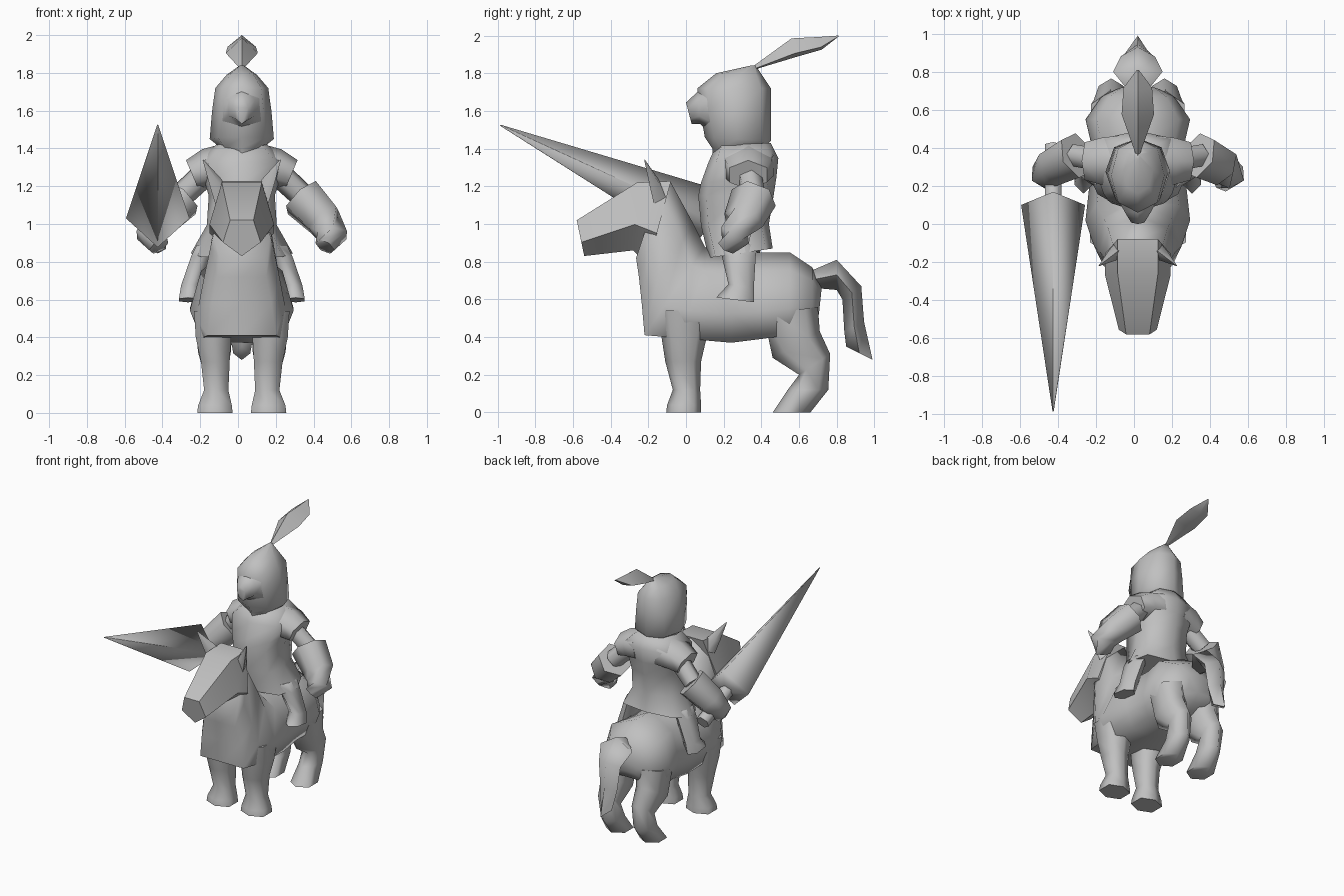
import bpy, bmesh, math
from mathutils import Vector

CX = 0.02  # centre line of horse and rider
grey = bpy.data.materials.new("plain_grey")
grey.diffuse_color = (0.53, 0.53, 0.53, 1)


def skin(name, rings, angle):
    """Bridge a list of point rings into a closed solid."""
    bm = bmesh.new()
    loops = [[bm.verts.new(p) for p in r] for r in rings]
    n = len(loops[0])
    for a, b in zip(loops, loops[1:]):
        for i in range(n):
            j = (i + 1) % n
            bm.faces.new((a[i], a[j], b[j], b[i]))
    bm.faces.new(loops[0][::-1])
    bm.faces.new(loops[-1])
    bmesh.ops.recalc_face_normals(bm, faces=bm.faces)
    me = bpy.data.meshes.new(name)
    bm.to_mesh(me)
    bm.free()
    me.materials.append(grey)
    ob = bpy.data.objects.new(name, me)
    bpy.context.collection.objects.link(ob)
    bpy.ops.object.select_all(action='DESELECT')
    ob.select_set(True)
    bpy.context.view_layer.objects.active = ob
    bpy.ops.object.shade_smooth_by_angle(angle=math.radians(angle))
    return ob


def ring(c, u, v, n, power=1.0, bias=0.0):
    pts = []
    for i in range(n):
        a = math.tau * i / n
        co, si = [math.copysign(abs(t) ** power, t) if abs(t) > 1e-6 else 0.0
                  for t in (math.cos(a), math.sin(a))]
        pts.append(c + u * (co - bias * si * si) + v * si)
    return pts


def loft(name, sections, n=8, power=0.7, bias=0.0, side=1, angle=72):
    """Section: two side-profile points (y, z), half width, optional x offset."""
    rings = []
    for y1, z1, y2, z2, w, *x in sections:
        cx = CX + side * (x[0] if x else 0)
        p, q = Vector((cx, y1, z1)), Vector((cx, y2, z2))
        rings.append(ring((p + q) / 2, (p - q) / 2, Vector((w, 0, 0)), n, power, bias))
    return skin(name, rings, angle)


def tube(name, path, n=6, side=1, angle=72, wide=1.0):
    """Path: (x offset, y, z, radius), rings square to the path."""
    pts = [Vector((CX + side * x, y, z)) for x, y, z, r in path]
    rings = []
    for i, p in enumerate(pts):
        d = (pts[min(i + 1, len(pts) - 1)] - pts[max(i - 1, 0)]).normalized()
        v = d.cross(Vector((0, 0, 1))).normalized()
        u = v.cross(d)
        r = path[i][3]
        rings.append(ring(p, u * r, v * r * wide, n))
    return skin(name, rings, angle)


# Horse: five-sided head with a flat brow and a keeled jaw
loft("horse_head", [
    (-.54, .83, -.584, 1.04, .105), (-.28, .86, -.258, 1.258, .18),
    (-.20, .78, -.067, 1.275, .18)], n=5, power=1, angle=60)

# Horse: neck, barrel and rump in one skin
loft("horse_body", [
    (-.14, 1.19, -.265, .82, .15),
    (-.08, 1.22, -.25, .72, .165), (.04, 1.0, -.235, .58, .20),
    (.10, .88, -.22, .41, .23), (.14, .85, -.04, .395, .275),
    (.25, .85, .24, .37, .25), (.40, .85, .40, .39, .24),
    (.55, .85, .55, .41, .275), (.67, .77, .67, .46, .19),
    (.72, .66, .705, .52, .11)], bias=0.35)

loft("horse_tail", [
    (.66, .75, .69, .66, .03), (.80, .81, .80, .65, .13),
    (.93, .67, .83, .60, .09), (.945, .48, .84, .43, .07),
    (.99, .28, .85, .35, .045)], n=4, power=1)

# Rider: tunic, helmet, visor and plume
loft("tunic", [
    (.12, .82, .46, .87, .27), (.08, .99, .44, 1.0, .185),
    (.065, 1.15, .465, 1.15, .175), (.08, 1.22, .48, 1.25, .20),
    (.12, 1.33, .49, 1.35, .23), (.16, 1.42, .45, 1.43, .13)])
loft("helmet", [
    (.14, 1.34, .42, 1.38, .09), (.14, 1.40, .43, 1.42, .12),
    (.10, 1.46, .45, 1.44, .17), (.075, 1.6, .45, 1.6, .157),
    (.06, 1.72, .45, 1.72, .14), (.16, 1.80, .41, 1.78, .08),
    (.34, 1.84, .37, 1.84, .01)], power=0.9)
loft("visor", [
    (.13, 1.73, .13, 1.48, .12), (.06, 1.70, .075, 1.53, .08),
    (.0, 1.645, .03, 1.53, .04)], n=6, power=1)
loft("plume", [
    (.36, 1.84, .365, 1.82, .01), (.56, 1.985, .58, 1.885, .085),
    (.70, 1.992, .72, 1.925, .075), (.81, 2.0, .81, 1.995, .005)], n=4, bias=0.6)

# Paired parts
for side, tag in ((1, "right"), (-1, "left")):
    loft("front_leg_" + tag, [
        (-.16, .54, .14, .54, .115, .15), (-.13, .40, .11, .40, .105, .15),
        (-.11, .27, .08, .27, .085, .14), (-.07, .12, .075, .12, .072, .135),
        (-.10, .04, .08, .04, .10, .142), (-.105, 0, .08, 0, .105, .142)],
        n=6, side=side, power=0.8)
    loft("hind_leg_" + tag, [
        (.41, .52, .70, .56, .115, .145), (.46, .29, .71, .43, .10, .145),
        (.60, .20, .765, .31, .075, .14), (.54, .12, .755, .12, .07, .135),
        (.46, 0, .66, 0, .09, .14)], n=6, side=side, power=0.95)
    loft("rider_leg_" + tag, [
        (.18, .89, .38, .89, .055, .19), (.19, .83, .37, .83, .06, .215),
        (.225, .68, .36, .66, .058, .27), (.16, .61, .36, .585, .055, .285)],
        n=6, side=side, power=0.9)
    tube("ear_" + tag, [(.10, -.14, 1.14, .06), (.14, -.17, 1.22, .042),
                        (.205, -.22, 1.34, .003)], n=4, side=side, wide=0.7)
    tube("shoulder_cap_" + tag, [(.09, .33, 1.31, .115), (.18, .33, 1.295, .105),
                                 (.262, .33, 1.26, .085)], side=side, wide=1.35)
    tube("upper_arm_" + tag, [(.17, .33, 1.29, .07), (.33, .36, 1.14, .065)],
         side=side)
    tube("gauntlet_" + tag, [
        (.318, .36, 1.14, .12), (.435, .305, 1.02, .105),
        (.478, .26, .94, .085), (.44, .22, .88, .055)], side=side, wide=1.05)

# Lance with its grip
LX = -.425 - CX
tube("lance", [(LX, -.985, 1.524, .003), (LX, .10, 1.03, .168),
               (LX, .13, 1.02, .05)], n=4, angle=95)
tube("lance_grip", [(LX, .10, 1.03, .05), (LX, .41, .89, .05)])
